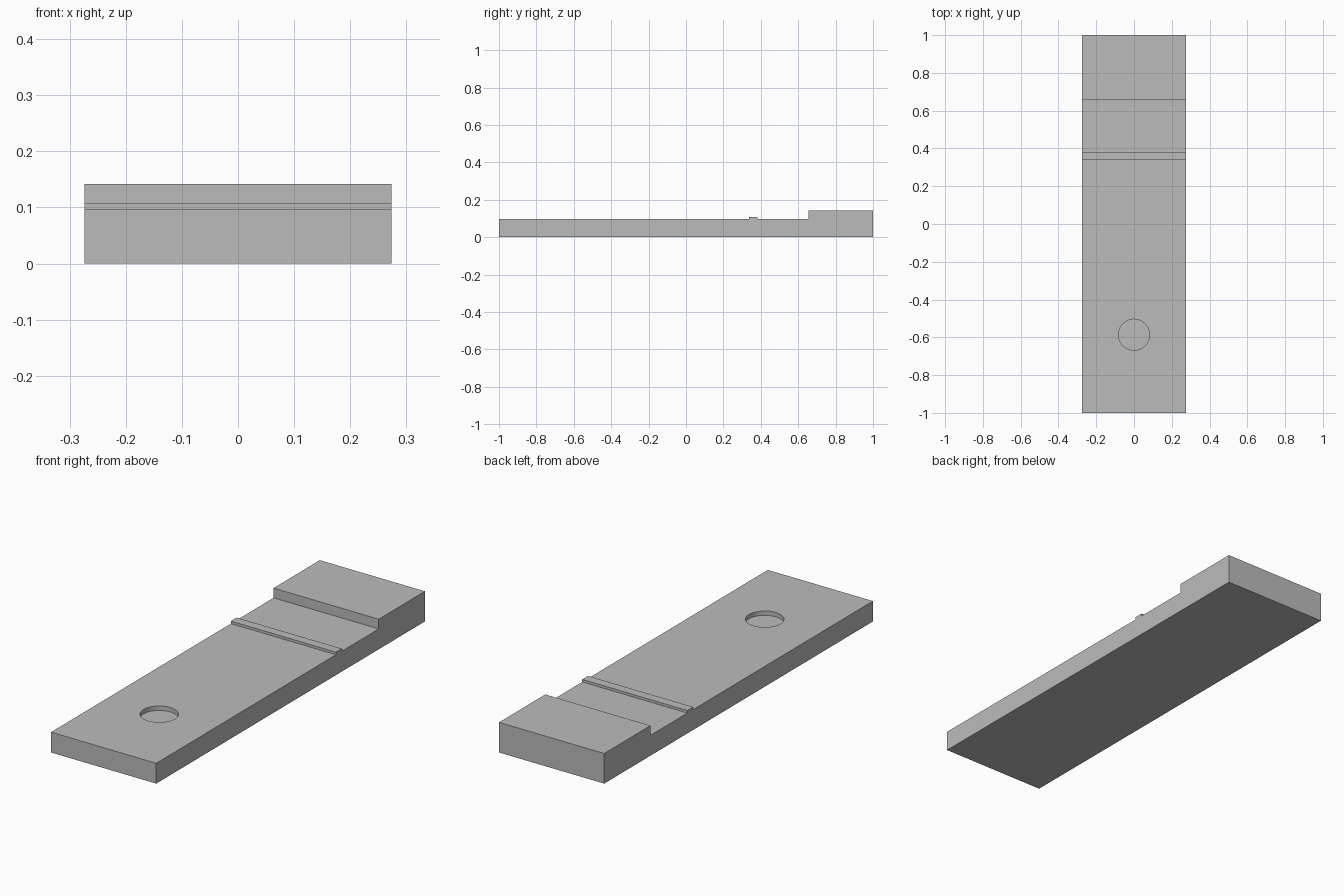
import bpy
import bmesh

cube = bpy.data.objects.get("Cube")
if cube:
    bpy.data.objects.remove(cube, do_unlink=True)

HALF_WIDTH = 0.274
TOP = 0.096
POCKET_DEPTH = 0.021

# Single plain grey material
grey = bpy.data.materials.new("plain grey")
grey.use_nodes = True
colour = (0.5, 0.5, 0.5, 1)
grey.diffuse_color = colour
grey.node_tree.nodes["Principled BSDF"].inputs["Base Color"].default_value = colour

# Side profile (y, z): flat plate, narrow ridge, raised end block
profile = [
    (-1, 0), (1, 0), (1, 0.142), (0.656, 0.142), (0.656, TOP),
    (0.381, TOP), (0.381, 0.108), (0.338, 0.108), (0.338, TOP), (-1, TOP),
]
bm = bmesh.new()
side = bm.faces.new([bm.verts.new((-HALF_WIDTH, y, z)) for y, z in profile])
extruded = bmesh.ops.extrude_face_region(bm, geom=[side])["geom"]
moved = [v for v in extruded if isinstance(v, bmesh.types.BMVert)]
bmesh.ops.translate(bm, verts=moved, vec=(2 * HALF_WIDTH, 0, 0))
bmesh.ops.recalc_face_normals(bm, faces=bm.faces)
mesh = bpy.data.meshes.new("stepped_plate")
bm.to_mesh(mesh)
bm.free()
plate = bpy.data.objects.new("stepped_plate", mesh)
bpy.context.collection.objects.link(plate)
mesh.materials.append(grey)

# Shallow round pocket near the front
height = 0.1
bpy.ops.mesh.primitive_cylinder_add(
    vertices=64, radius=0.082, depth=height,
    location=(0, -0.586, TOP - POCKET_DEPTH + height / 2))
cutter = bpy.context.object
cutter.name = "pocket_cutter"
cutter.data.materials.append(grey)
cut = plate.modifiers.new("round_pocket", "BOOLEAN")
cut.operation = "DIFFERENCE"
cut.solver = "EXACT"
cut.object = cutter

# Apply the cut, drop the cutter and smooth only the pocket wall
bpy.ops.object.select_all(action="DESELECT")
plate.select_set(True)
bpy.context.view_layer.objects.active = plate
bpy.ops.object.modifier_apply(modifier=cut.name)
bpy.data.objects.remove(cutter, do_unlink=True)
bpy.ops.object.shade_smooth_by_angle()
